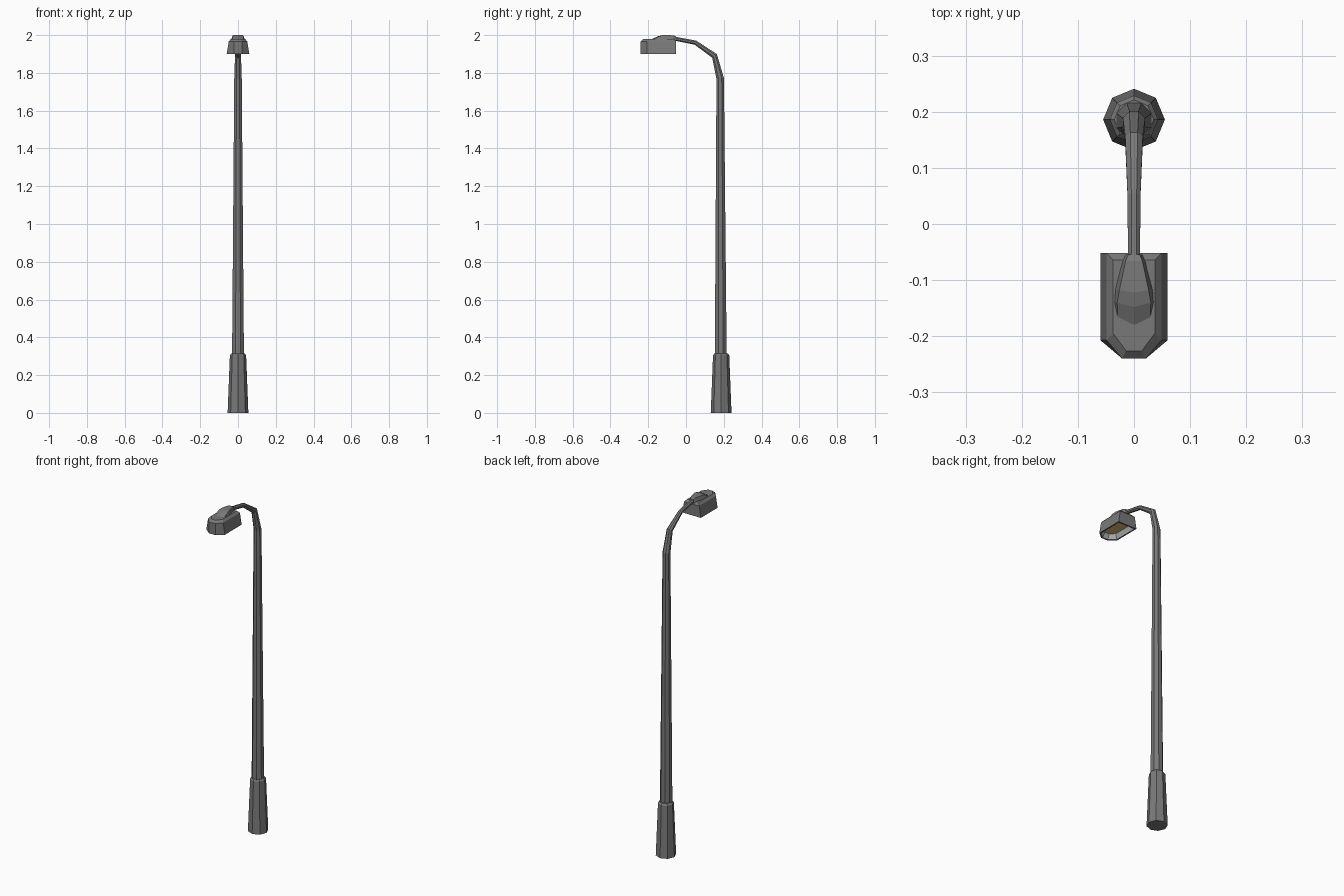
import bpy, bmesh, math

if "Cube" in bpy.data.objects:
    bpy.data.objects.remove(bpy.data.objects["Cube"])


def material(name, rgb):
    m = bpy.data.materials.new(name)
    m.diffuse_color = (*rgb, 1)
    m.use_nodes = True
    m.node_tree.nodes["Principled BSDF"].inputs["Base Color"].default_value = m.diffuse_color
    return m


GREY = material("dark grey metal", (0.19, 0.19, 0.19))
PALE = material("pale reflector", (0.5, 0.5, 0.5))
GLOW = material("warm lamp glass", (0.70, 0.50, 0.20))


def loft(name, rings, mats, row_mats=None, cap_mats=(0, 0)):
    """Skin a list of equal-length rings, closing both ends."""
    bm = bmesh.new()
    vs = [[bm.verts.new(p) for p in r] for r in rings]
    n = len(rings[0])
    for k, (a, b) in enumerate(zip(vs, vs[1:])):
        for i in range(n):
            j = (i + 1) % n
            f = bm.faces.new((a[i], a[j], b[j], b[i]))
            f.material_index = row_mats[k] if row_mats else 0
    bm.faces.new(vs[0][::-1]).material_index = cap_mats[0]
    bm.faces.new(vs[-1]).material_index = cap_mats[1]
    bmesh.ops.recalc_face_normals(bm, faces=bm.faces)
    me = bpy.data.meshes.new(name)
    bm.to_mesh(me)
    bm.free()
    for m in mats:
        me.materials.append(m)
    ob = bpy.data.objects.new(name, me)
    bpy.context.collection.objects.link(ob)
    return ob


def tube_ring(y, z, r, lean, phase):
    """Octagon in the plane across the pole; lean 0 = upright, 90 = towards the front."""
    a = math.radians(lean)
    out = []
    for i in range(8):
        t = (i + phase) * math.pi / 4
        u, v = r * math.cos(t), r * math.sin(t)
        out.append((u, y + v * math.cos(a), z + v * math.sin(a)))
    return out


# Flared base sleeve
loft("base_sleeve", [tube_ring(0.186, z, r, 0, 0) for z, r in
                     ((0, 0.055), (0.305, 0.043), (0.315, 0.035))], [GREY])

# Tapered pole bending forward into the arm: y, z, radius, lean
path = [(0.184, 0.30, 0.034, 0), (0.181, 1.77, 0.0215, 7), (0.151, 1.89, 0.017, 38),
        (0.05, 1.96, 0.0125, 67), (-0.075, 1.984, 0.0115, 80)]
loft("pole_and_arm", [tube_ring(*p, 0.5) for p in path], [GREY])


def head_ring(z, w, back, corner, tip, front):
    """Plan outline of the lamp head, with clipped front corners."""
    half = [(w, back), (w, corner), (tip, front)]
    pts = half + [(-x, y) for x, y in reversed(half)]
    return [(x, y, z) for x, y in pts]


# Lamp head: recessed glass, reflector walls, rim, sides, bevelled roof
loft("lamp_head", [
    head_ring(1.925, 0.038, -0.078, -0.190, 0.014, -0.216),
    head_ring(1.900, 0.052, -0.060, -0.203, 0.018, -0.232),
    head_ring(1.900, 0.060, -0.052, -0.207, 0.021, -0.240),
    head_ring(1.967, 0.049, -0.052, -0.207, 0.021, -0.240),
    head_ring(1.980, 0.037, -0.064, -0.195, 0.014, -0.226),
], [GREY, PALE, GLOW], row_mats=(1, 0, 0, 0), cap_mats=(2, 0))


# Hump where the arm meets the head: y, lower half width, upper half width, top z
def hump_ring(y, low, top, z, bow):
    return [(low, y, 1.972), (top, y, z), (0, y - bow, z),
            (-top, y, z), (-low, y, 1.972), (0, y - bow, 1.972)]


loft("arm_mount", [hump_ring(*s) for s in (
    (-0.054, 0.014, 0.010, 1.993, 0), (-0.066, 0.022, 0.015, 1.999, 0),
    (-0.118, 0.036, 0.026, 2.000, 0.004), (-0.140, 0.037, 0.030, 1.994, 0.008),
    (-0.168, 0.031, 0.029, 1.979, 0.014))], [GREY])
